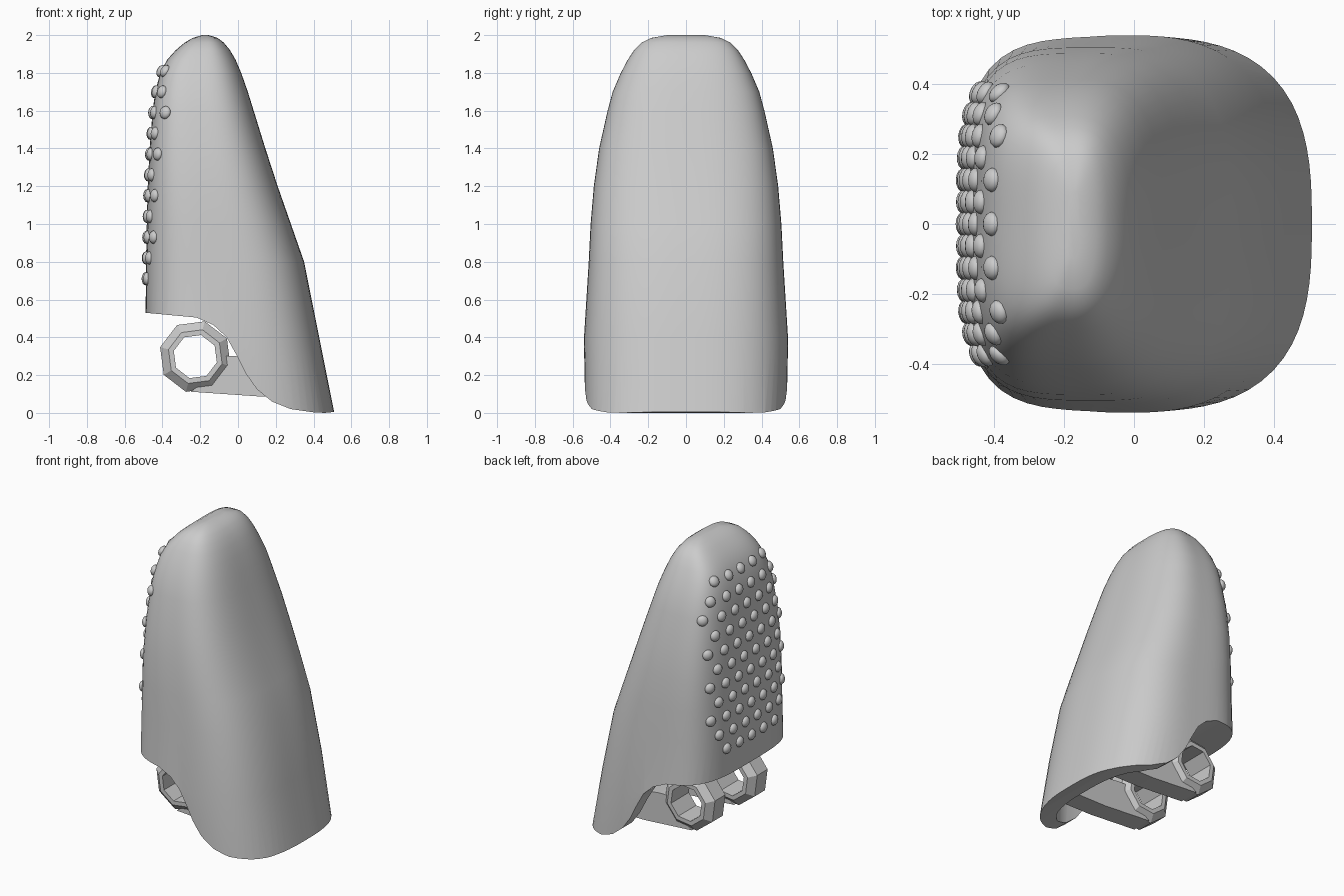
import bpy, bmesh, math
from mathutils import Vector, Matrix

cube = bpy.data.objects.get("Cube")
if cube:
    bpy.data.objects.remove(cube, do_unlink=True)

grey = bpy.data.materials.new("light_grey")
grey.use_nodes = True
grey.diffuse_color = (0.6, 0.6, 0.6, 1)
grey.node_tree.nodes["Principled BSDF"].inputs["Base Color"].default_value = (0.6, 0.6, 0.6, 1)


def make_object(name, bm):
    bmesh.ops.recalc_face_normals(bm, faces=bm.faces)
    mesh = bpy.data.meshes.new(name)
    bm.to_mesh(mesh)
    bm.free()
    mesh.materials.append(grey)
    obj = bpy.data.objects.new(name, mesh)
    bpy.context.collection.objects.link(obj)
    return obj


def smooth(obj, degrees):
    bpy.ops.object.select_all(action='DESELECT')
    obj.select_set(True)
    bpy.context.view_layer.objects.active = obj
    bpy.ops.object.shade_smooth_by_angle(angle=math.radians(degrees))


def loft(rings, closed=False):
    bm = bmesh.new()
    loops = [[bm.verts.new(p) for p in ring] for ring in rings]
    pairs = list(zip(loops, loops[1:]))
    if closed:
        pairs.append((loops[-1], loops[0]))
    for a, b in pairs:
        for i in range(len(a)):
            j = (i + 1) % len(a)
            bm.faces.new((a[i], a[j], b[j], b[i]))
    if not closed:
        bm.faces.new(loops[0])
        bm.faces.new(loops[-1])
    return bm


def prism(profile, y0, y1):
    return loft([[(x, y, z) for x, z in profile] for y in (y0, y1)])


def cut(target, cutter):
    mod = target.modifiers.new("cut", 'BOOLEAN')
    mod.object = cutter
    mod.operation = 'DIFFERENCE'
    mod.solver = 'EXACT'
    cutter.hide_render = True
    bpy.context.view_layer.objects.active = target
    bpy.ops.object.modifier_apply(modifier=mod.name)
    bpy.data.objects.remove(cutter, do_unlink=True)


# Fingertip sections: height, back x, front x, half width
SECTIONS = [
    (-0.05, -0.49, 0.52, 0.535), (0.4, -0.49, 0.43, 0.54), (0.8, -0.487, 0.35, 0.515),
    (1.0, -0.483, 0.28, 0.505), (1.2, -0.478, 0.21, 0.488), (1.4, -0.468, 0.145, 0.46),
    (1.6, -0.452, 0.083, 0.415), (1.7, -0.438, 0.052, 0.388), (1.8, -0.412, 0.017, 0.345),
    (1.87, -0.375, -0.013, 0.308), (1.92, -0.33, -0.042, 0.275), (1.96, -0.283, -0.075, 0.236),
    (1.985, -0.24, -0.108, 0.185), (2.0, -0.19, -0.155, 0.1)]
FRONT_POWER, BACK_POWER = 2.8, 3.8


def section_point(section, angle):
    z, left, right, half = section
    mid, rx = (left + right) / 2, (right - left) / 2
    c, s = math.cos(angle), math.sin(angle)
    n = FRONT_POWER if c > 0 else BACK_POWER
    r = (abs(c) ** n + abs(s) ** n) ** (-1 / n)
    return Vector((mid + rx * r * c, half * r * s, z))


SIDES = 80
body = make_object("fingertip_shell", loft(
    [[section_point(s, math.tau * i / SIDES) for i in range(SIDES)] for s in SECTIONS]))

# Curved underside
underside = [(-1, 0.535), (-0.49, 0.53), (-0.22, 0.505), (-0.13, 0.465), (-0.06, 0.4),
             (-0.01, 0.31), (0.04, 0.21), (0.1, 0.125), (0.18, 0.06), (0.28, 0.02),
             (0.4, 0.003), (0.46, 0.0), (0.6, 0.015), (0.6, -1), (-1, -1)]
cut(body, make_object("underside_cutter", prism(underside, -1, 1)))

# Open cavity behind the lower lip
cavity = [[section_point((z, -0.17, 0.4, 0.43), math.tau * i / 48) for i in range(48)]
          for z in (-0.2, 0.42)]
cut(body, make_object("cavity_cutter", loft(cavity)))
smooth(body, 35)


# Grip bumps laid on the back face
def surface_at(y, z):
    for low, high in zip(SECTIONS, SECTIONS[1:]):
        if low[0] <= z <= high[0]:
            t = (z - low[0]) / (high[0] - low[0])
            _, left, right, half = [a + (b - a) * t for a, b in zip(low, high)]
            mid = (left + right) / 2
            depth = max(0, 1 - min(1, abs(y) / half) ** BACK_POWER) ** (1 / BACK_POWER)
            return Vector((mid - (right - left) / 2 * depth, y, z))


bm = bmesh.new()
for row in range(11):
    z = 0.71 + row * 0.11
    if row % 2:
        columns = [0.063, 0.19, 0.315]
    else:
        columns = [0, 0.126, 0.252] + ([0.375] if 0 < row < 10 else [])
    for y in sorted({s * c for c in columns for s in (-1, 1)}):
        e = 0.01
        across = surface_at(y + e, z) - surface_at(y - e, z)
        up = surface_at(y, z + e) - surface_at(y, z - e)
        normal = up.cross(across).normalized()
        if normal.x > 0:
            normal.negate()
        place = (Matrix.Translation(surface_at(y, z))
                 @ normal.to_track_quat('Z', 'Y').to_matrix().to_4x4()
                 @ Matrix.Diagonal((1, 1, 0.65, 1)))
        bmesh.ops.create_uvsphere(bm, u_segments=12, v_segments=8, radius=0.035, matrix=place)
smooth(make_object("grip_bumps", bm), 60)

# Two hinge lugs: chamfered octagonal eyes with arms into the cavity
EYE = [(0.118, -0.095), (0.147, -0.095), (0.193, -0.055),
       (0.193, 0.055), (0.147, 0.095), (0.118, 0.095)]
ARM = [(-0.25, 0.112), (0.1, 0.088), (0.33, 0.088), (0.33, 0.26),
       (-0.01, 0.3), (-0.08, 0.3), (-0.12, 0.21)]
for side, y in (("right", -0.225), ("left", 0.225)):
    rings = []
    for r, dy in EYE:
        angles = [math.radians(30 + 45 * i) for i in range(8)]
        rings.append([(-0.226 + r * math.cos(a), y + dy, 0.298 + r * math.sin(a)) for a in angles])
    make_object(side + "_hinge_eye", loft(rings, closed=True))
    make_object(side + "_hinge_arm", prism(ARM, y - 0.07, y + 0.07))
